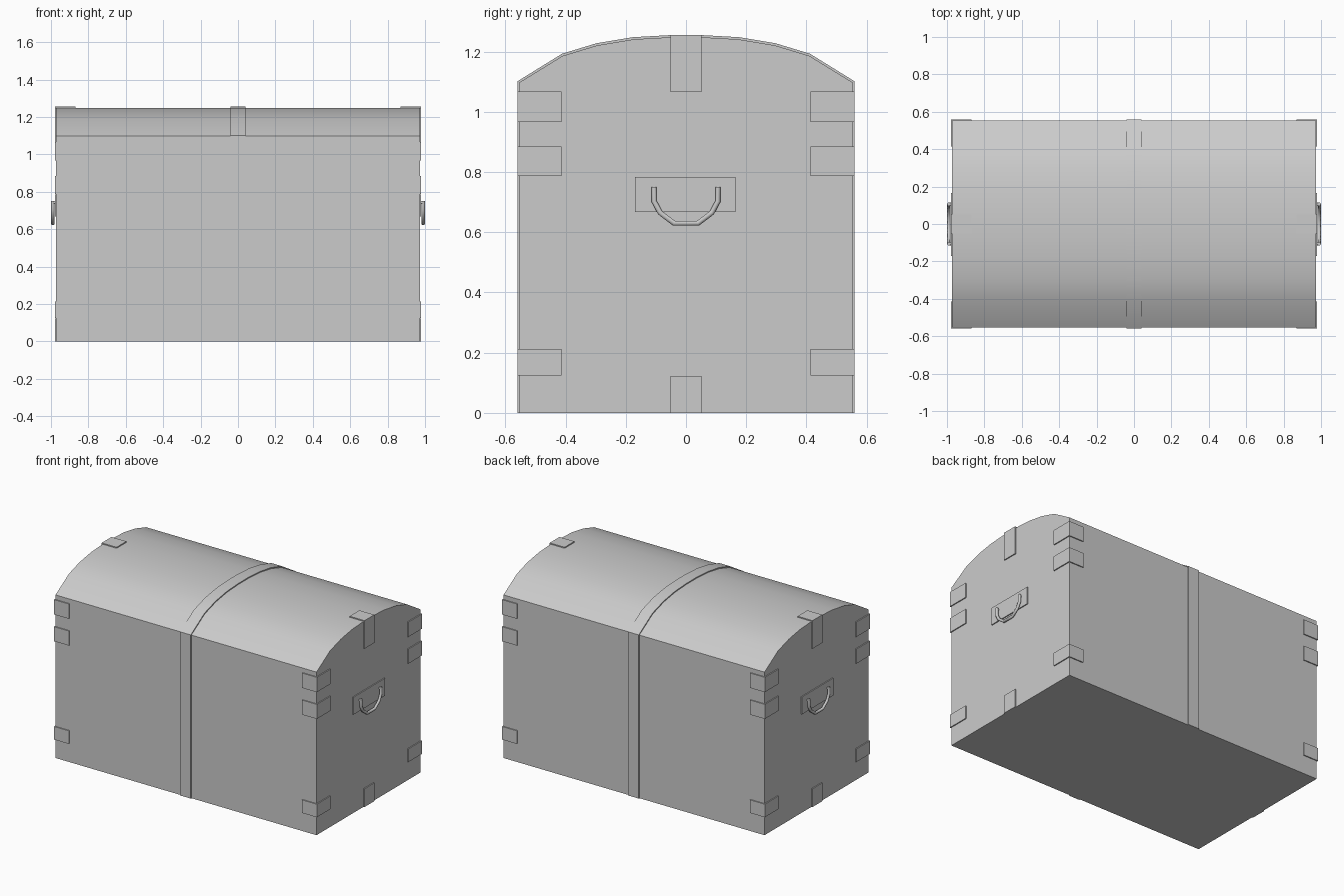
import bpy, bmesh
from mathutils import Vector

if "Cube" in bpy.data.objects:
    bpy.data.objects.remove(bpy.data.objects["Cube"])

# Half of the domed end profile (y, z), from the eave to near the crown
ARC = [(0.553, 1.098), (0.41, 1.186), (0.295, 1.221), (0.175, 1.241), (0.05, 1.248)]
W, D, T = 0.972, 0.553, 0.007


def finish(bm, name, angle=30):
    bmesh.ops.recalc_face_normals(bm, faces=bm.faces[:])
    me = bpy.data.meshes.new(name)
    bm.to_mesh(me)
    bm.free()
    ob = bpy.data.objects.new(name, me)
    bpy.context.collection.objects.link(ob)
    bpy.ops.object.select_all(action='DESELECT')
    ob.select_set(True)
    bpy.context.view_layer.objects.active = ob
    bpy.ops.object.shade_smooth_by_angle(angle=angle * 3.14159 / 180)
    return ob


def prism(name, pts, depth):
    """Close a planar 3D outline and extrude it along the depth vector."""
    bm = bmesh.new()
    face = bm.faces.new([bm.verts.new(p) for p in pts])
    ext = bmesh.ops.extrude_face_region(bm, geom=[face], use_keep_orig=True)
    verts = [g for g in ext['geom'] if isinstance(g, bmesh.types.BMVert)]
    bmesh.ops.translate(bm, verts=verts, vec=depth)
    return finish(bm, name)


def outline(t=0.0):
    """Full side outline from back foot over the dome to front foot."""
    half = [(D + t, 0)] + [(y + (t if i == 0 else t * 0.3), z + t * (0.5 if i == 0 else 1))
                           for i, (y, z) in enumerate(ARC)]
    return half + [(-y, z) for y, z in reversed(half)]


# Chest body with rounded lid
prism("chest_body", [(-W, y, z) for y, z in outline()], (2 * W, 0, 0))

# Centre strap over front, lid and back
bm = bmesh.new()
rows = []
for (yo, zo), (yi, zi) in zip(outline(T), outline(-0.004)):
    rows.append([bm.verts.new(p) for p in
                 ((-0.04, yo, zo), (0.04, yo, zo), (0.04, yi, zi), (-0.04, yi, zi))])
for a, b in zip(rows, rows[1:]):
    for i in range(4):
        j = (i + 1) % 4
        bm.faces.new((a[i], a[j], b[j], b[i]))
bm.faces.new(rows[0])
bm.faces.new(rows[-1])
finish(bm, "centre_strap")


def tube(name, path, radius, sides_up):
    """Sweep a curve tube along a path."""
    cu = bpy.data.curves.new(name, 'CURVE')
    cu.dimensions = '3D'
    cu.bevel_depth = radius
    cu.bevel_resolution = sides_up
    cu.use_fill_caps = True
    sp = cu.splines.new('POLY')
    sp.points.add(len(path) - 1)
    for p, co in zip(sp.points, path):
        p.co = (*co, 1)
    ob = bpy.data.objects.new(name, cu)
    bpy.context.collection.objects.link(ob)


for sx, side in ((1, "right"), (-1, "left")):
    # Wrap-around corner brackets on the vertical edges
    for sy, face in ((-1, "front"), (1, "back")):
        for z0, z1 in ((0.125, 0.213), (0.787, 0.885), (0.967, 1.067)):
            ell = [(0.868, D + T), (W + T, D + T), (W + T, 0.414),
                   (W, 0.414), (W, D), (0.868, D)]
            prism(f"corner_bracket_{face}_{side}",
                  [(sx * x, sy * y, z0) for x, y in ell], (0, 0, z1 - z0))

    # Bracket folded over the crown of the lid
    top = ARC[-1][1]
    ell = [(0.868, top + T), (W + T, top + T), (W + T, 1.066),
           (W, 1.066), (W, top), (0.868, top)]
    prism(f"top_bracket_{side}", [(sx * x, -0.052, z) for x, z in ell], (0, 0.104, 0))

    # Bracket at the foot of the end wall
    foot = [(W, 0), (W + T, 0), (W + T, 0.123), (W, 0.123)]
    prism(f"foot_bracket_{side}", [(sx * x, -0.052, z) for x, z in foot], (0, 0.104, 0))

    # Handle plate
    plate = [(-0.17, 0.667), (0.165, 0.667), (0.165, 0.784), (-0.17, 0.784)]
    prism(f"handle_plate_{side}", [(sx * W, y, z) for y, z in plate], (sx * T, 0, 0))

    # Hanging handle
    half = [(0.106, 0.75), (0.106, 0.703), (0.086, 0.665), (0.04, 0.63)]
    path = half + [(-y, z) for y, z in reversed(half)]
    tube(f"handle_{side}", [(sx * 0.99, y, z) for y, z in path], 0.01, 1)

    # Pins joining the handle ends to the plate
    for y in (-0.106, 0.106):
        tube(f"handle_pin_{side}", [(sx * W, y, 0.742), (sx * 0.992, y, 0.742)], 0.008, 1)
